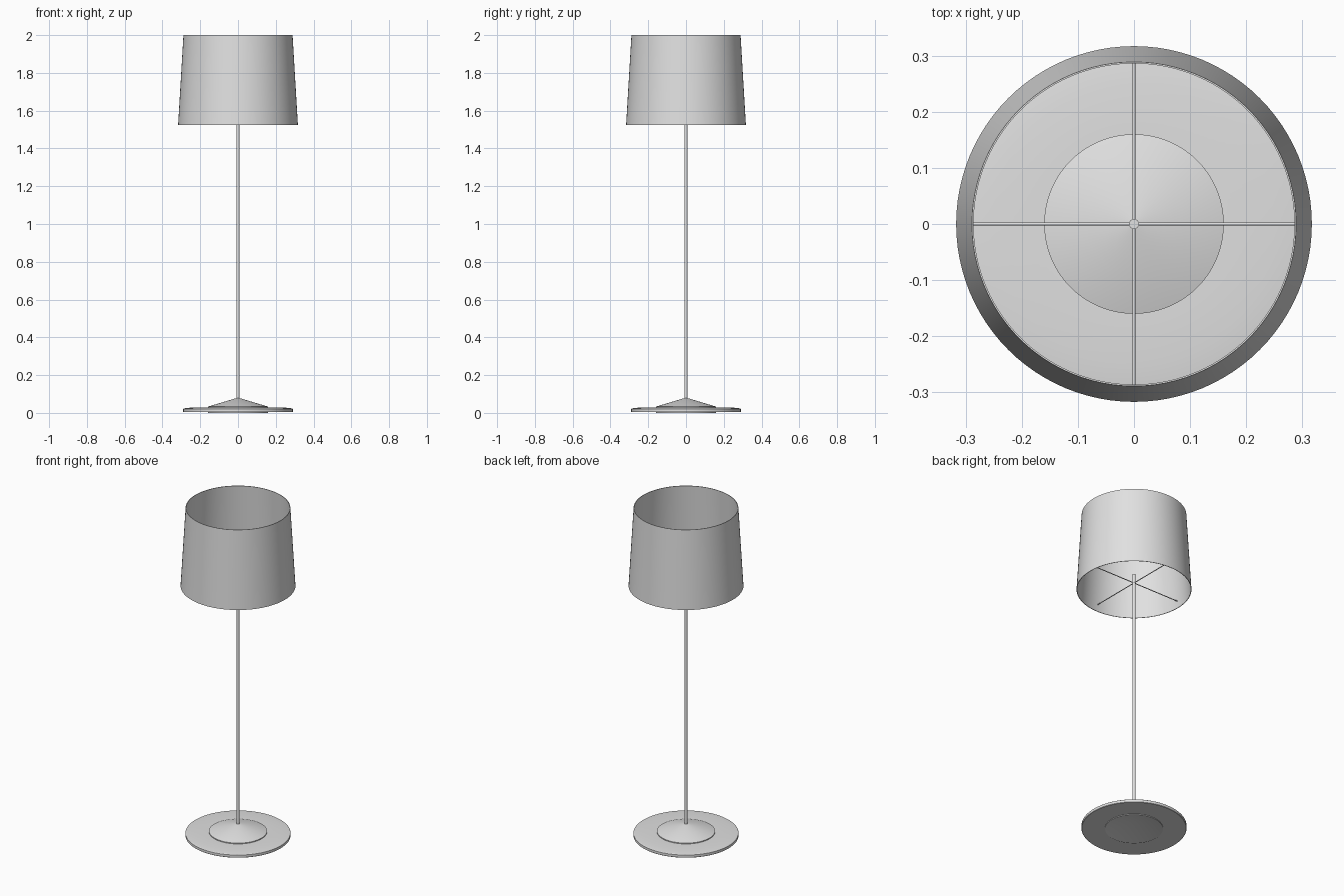
import bpy, bmesh, math
from mathutils import Vector, Matrix

if "Cube" in bpy.data.objects:
    bpy.data.objects.remove(bpy.data.objects["Cube"])

grey = bpy.data.materials.new("light grey")
grey.diffuse_color = (0.75, 0.75, 0.75, 1)
grey.use_nodes = True
grey.node_tree.nodes["Principled BSDF"].inputs["Base Color"].default_value = grey.diffuse_color


def finish(name, bm):
    bmesh.ops.remove_doubles(bm, verts=bm.verts, dist=1e-5)
    bmesh.ops.recalc_face_normals(bm, faces=bm.faces)
    me = bpy.data.meshes.new(name)
    bm.to_mesh(me)
    bm.free()
    me.materials.append(grey)
    ob = bpy.data.objects.new(name, me)
    bpy.context.collection.objects.link(ob)
    bpy.ops.object.select_all(action='DESELECT')
    ob.select_set(True)
    bpy.context.view_layer.objects.active = ob
    bpy.ops.object.shade_smooth_by_angle(angle=math.radians(30))
    return ob


def lathe(name, profile, closed=False, steps=96):
    """Spin an (r, z) profile around the z axis."""
    bm = bmesh.new()
    vs = [bm.verts.new((r, 0, z)) for r, z in profile]
    pairs = list(zip(vs, vs[1:])) + ([(vs[-1], vs[0])] if closed else [])
    es = [bm.edges.new(p) for p in pairs]
    bmesh.ops.spin(bm, geom=vs + es, cent=(0, 0, 0), axis=(0, 0, 1),
                   angle=math.tau, steps=steps, use_merge=True)
    return finish(name, bm)


def rod(name, a, b, radius, sides=16):
    a, b = Vector(a), Vector(b)
    rot = (b - a).to_track_quat('Z', 'Y').to_matrix().to_4x4()
    bm = bmesh.new()
    bmesh.ops.create_cone(bm, cap_ends=True, segments=sides, radius1=radius,
                          radius2=radius, depth=(b - a).length,
                          matrix=Matrix.Translation((a + b) / 2) @ rot)
    return finish(name, bm)


# Flat foot ring with a gently raised top
lathe("base_ring", [(0.16, 0.004), (0.288, 0.004), (0.29, 0.006), (0.29, 0.021),
                    (0.286, 0.024), (0.25, 0.028), (0.16, 0.028)], closed=True)

# Shallow cone in the middle of the foot, hollow underneath
lathe("base_cone", [(0, 0.045), (0.158, 0.0), (0.16, 0.0), (0.16, 0.033),
                    (0.01, 0.078), (0, 0.078)])

# Pole
rod("pole", (0, 0, 0.05), (0, 0, 1.62), 0.009, 24)

# Crossed arms holding the shade
rod("shade_arm_x", (-0.313, 0, 1.567), (0.313, 0, 1.567), 0.0025)
rod("shade_arm_y", (0, -0.313, 1.567), (0, 0.313, 1.567), 0.0025)

# Open tapered shade with a thin wall
lathe("shade", [(0.317, 1.525), (0.289, 2.0), (0.286, 2.0), (0.314, 1.525)],
      closed=True)
